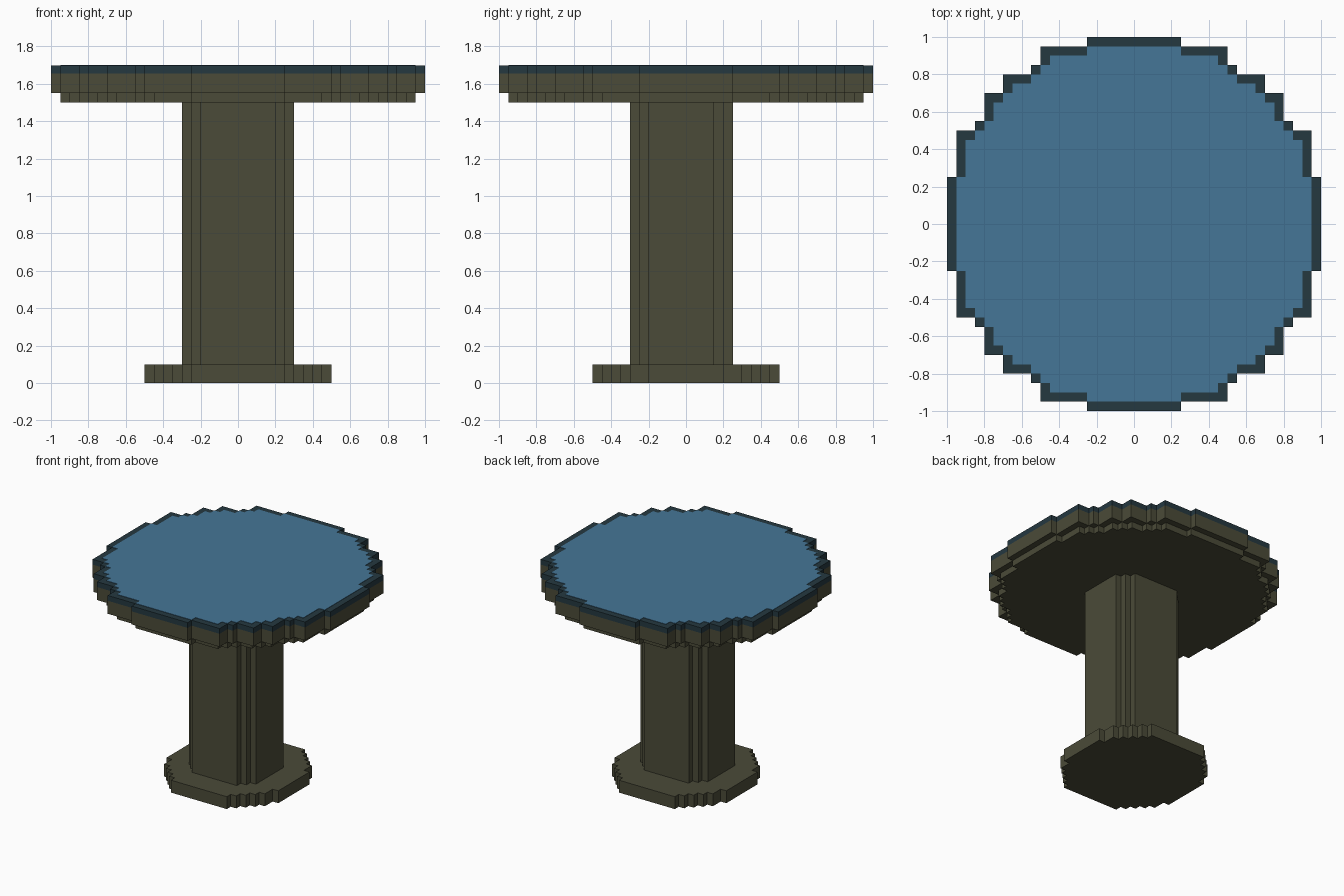
import bpy
import bmesh

if "Cube" in bpy.data.objects:
    bpy.data.objects.remove(bpy.data.objects["Cube"])


def material(name, color):
    m = bpy.data.materials.new(name)
    m.diffuse_color = (*color, 1.0)
    m.use_nodes = True
    m.node_tree.nodes["Principled BSDF"].inputs["Base Color"].default_value = m.diffuse_color
    return m


wood = material("olive brown", (0.070, 0.070, 0.040))
dark = material("dark teal", (0.018, 0.040, 0.051))
blue = material("steel blue", (0.060, 0.183, 0.310))


def outline(corners, cy=0.0):
    """Stepped outline from the outer corners of one quarter, mirrored to four."""
    quarter = []
    for i, (x, y) in enumerate(corners):
        quarter.append((x, y))
        if i + 1 < len(corners):
            quarter.append((x, corners[i + 1][1]))   # inner corner of the step
    pts = list(quarter)                                  # +x +y, clockwise
    pts += [(x, -y) for x, y in reversed(quarter)]
    pts += [(-x, -y) for x, y in quarter]
    pts += [(-x, y) for x, y in reversed(quarter)]
    return [(x, y + cy) for x, y in pts]


def slab(name, pts, z0, z1, mat):
    """Extrude an outline from z0 to z1."""
    bm = bmesh.new()
    face = bm.faces.new([bm.verts.new((x, y, z0)) for x, y in pts])
    ext = bmesh.ops.extrude_face_region(bm, geom=[face])
    for v in ext["geom"]:
        if isinstance(v, bmesh.types.BMVert):
            v.co.z = z1
    bmesh.ops.recalc_face_normals(bm, faces=bm.faces[:])
    me = bpy.data.meshes.new(name)
    bm.to_mesh(me)
    bm.free()
    me.materials.append(mat)
    ob = bpy.data.objects.new(name, me)
    bpy.context.collection.objects.link(ob)
    return ob


top = outline([(.25, 1), (.5, .95), (.55, .85), (.7, .8),
               (.8, .7), (.85, .55), (.95, .5), (1, .25)])
inner = outline([(.25, .95), (.45, .9), (.5, .85), (.55, .8), (.65, .75), (.7, .7),
                 (.75, .65), (.8, .55), (.85, .5), (.9, .45), (.95, .25)])
foot = outline([(.25, .5), (.3, .45), (.35, .4), (.4, .35), (.45, .3), (.5, .2)])
# The column sits slightly towards the front
post = outline([(.2, .275), (.25, .225), (.3, .175)], cy=-0.025)

slab("base", foot, 0.0, 0.1, wood)
slab("column", post, 0.1, 1.5, wood)
slab("table_underside", inner, 1.5, 1.55, wood)
slab("table_top", top, 1.55, 1.655, wood)
slab("table_rim", top, 1.655, 1.698, dark)
slab("table_inlay", inner, 1.698, 1.701, blue)
